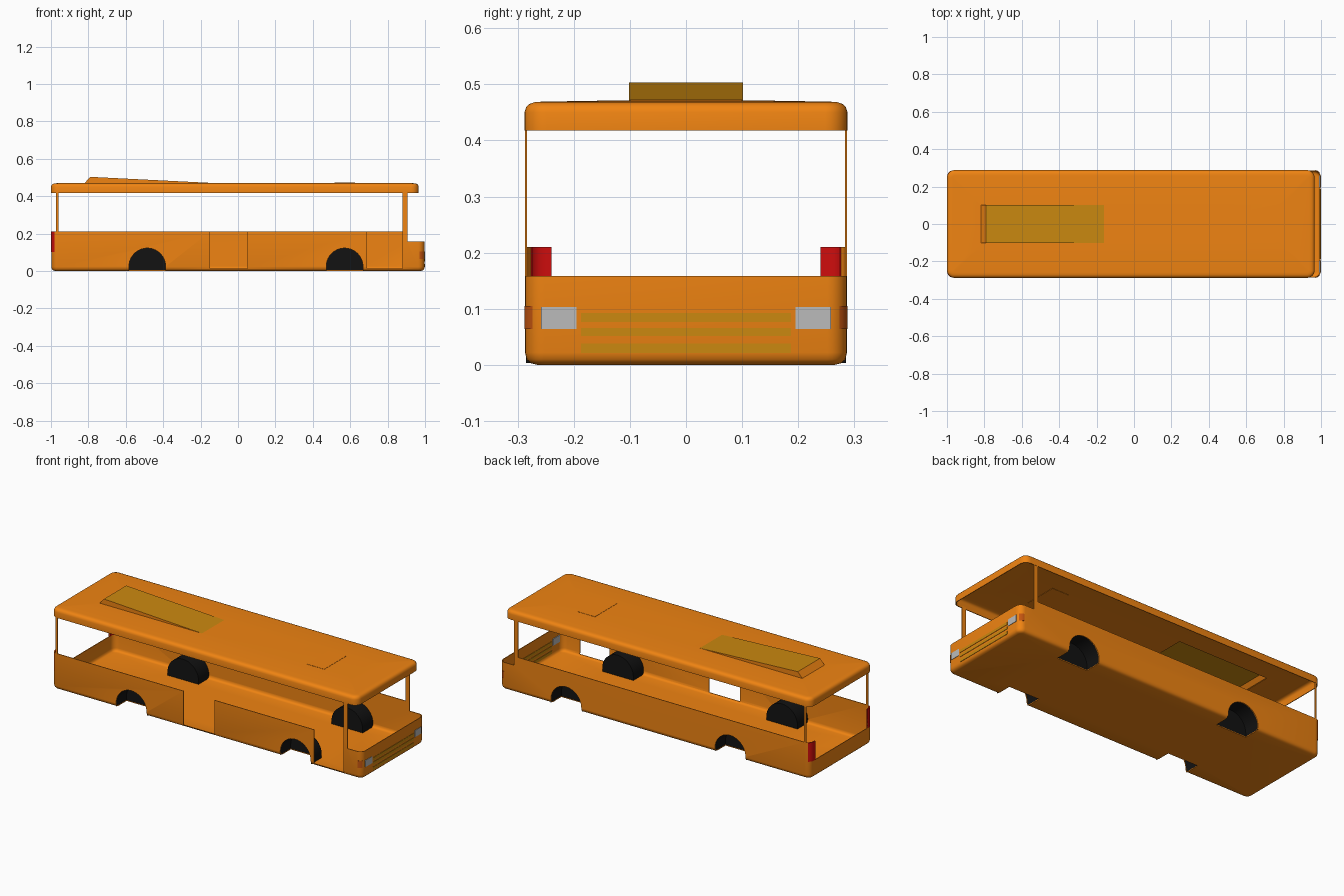
import bpy, bmesh, math
from mathutils import Vector

if "Cube" in bpy.data.objects:
    bpy.data.objects.remove(bpy.data.objects["Cube"])


def material(name, rgb):
    m = bpy.data.materials.new(name)
    m.diffuse_color = (*rgb, 1)
    m.use_nodes = True
    m.node_tree.nodes["Principled BSDF"].inputs["Base Color"].default_value = m.diffuse_color
    return m


ORANGE = material("orange_paint", (0.87, 0.23, 0.006))
GOLD = material("gold_trim", (0.60, 0.25, 0.005))
BLACK = material("black_liner", (0.006, 0.006, 0.006))
RED = material("red_lens", (0.62, 0.004, 0.004))
AMBER = material("amber_lens", (0.55, 0.09, 0.005))
GREY = material("grey_lens", (0.5, 0.5, 0.5))


def finish(name, bm, mat):
    bmesh.ops.recalc_face_normals(bm, faces=bm.faces)
    me = bpy.data.meshes.new(name)
    bm.to_mesh(me)
    bm.free()
    ob = bpy.data.objects.new(name, me)
    bpy.context.collection.objects.link(ob)
    me.materials.append(mat)
    return ob


def activate(ob):
    bpy.ops.object.select_all(action='DESELECT')
    ob.select_set(True)
    bpy.context.view_layer.objects.active = ob


def smooth(ob):
    activate(ob)
    bpy.ops.object.shade_smooth_by_angle(angle=math.radians(35))
    return ob


def box(name, x, y, z, mat):
    bm = bmesh.new()
    bmesh.ops.create_cube(bm, size=1)
    for v in bm.verts:
        v.co = Vector(((x[0] + x[1]) / 2 + v.co.x * (x[1] - x[0]),
                       (y[0] + y[1]) / 2 + v.co.y * (y[1] - y[0]),
                       (z[0] + z[1]) / 2 + v.co.z * (z[1] - z[0])))
    return finish(name, bm, mat)


def boolean(ob, cutter, op='DIFFERENCE'):
    mod = ob.modifiers.new("cut", 'BOOLEAN')
    mod.operation, mod.solver, mod.object = op, 'EXACT', cutter
    activate(ob)
    bpy.ops.object.modifier_apply(modifier=mod.name)
    bpy.data.objects.remove(cutter)


def rounded_shell(name, x, hy, radius, rings, cap, thick, mat):
    """Loft rounded rectangles through (z, inset) rings, cap one end, thicken inward."""
    bm = bmesh.new()
    cx, hx = (x[0] + x[1]) / 2, (x[1] - x[0]) / 2
    loops = []
    for z, inset in rings:
        r = max(radius - inset, 0.01)
        loop = []
        for i, (sx, sy) in enumerate(((1, 1), (-1, 1), (-1, -1), (1, -1))):
            for k in range(7):
                a = math.radians(90 * i + 15 * k)
                loop.append(bm.verts.new((cx + sx * (hx - inset - r) + r * math.cos(a),
                                          sy * (hy - inset - r) + r * math.sin(a), z)))
        loops.append(loop)
    for lo, hi in zip(loops, loops[1:]):
        for i in range(len(lo)):
            j = (i + 1) % len(lo)
            bm.faces.new((lo[i], lo[j], hi[j], hi[i]))
    bm.faces.new(loops[cap])
    ob = finish(name, bm, mat)
    mod = ob.modifiers.new("thickness", 'SOLIDIFY')
    mod.thickness, mod.offset = thick, -1
    activate(ob)
    bpy.ops.object.modifier_apply(modifier=mod.name)
    return ob


def arch_prism(name, x, y0, y1, r, z_low, mat, solid):
    """Wheel arch outline swept from y0 to y1; open outside and below unless solid."""
    bm = bmesh.new()
    pts = [(r, z_low)] + [(r * math.cos(math.pi * k / 20), 0.024 + r * math.sin(math.pi * k / 20))
                          for k in range(21)] + [(-r, z_low)]
    a = [bm.verts.new((x + px, y0, pz)) for px, pz in pts]
    b = [bm.verts.new((x + px, y1, pz)) for px, pz in pts]
    for i in range(len(pts) - 1):
        bm.faces.new((a[i], a[i + 1], b[i + 1], b[i]))
    bm.faces.new(b)
    if solid:
        bm.faces.new(a)
        bm.faces.new((a[-1], a[0], b[0], b[-1]))
    return finish(name, bm, mat)


# Lower body tub, also reused for lenses that wrap its corners
def tub(name, grow, thick, mat):
    rings = [(0, .022), (.003, .010), (.010, .003), (.022, 0), (.21, 0)]
    return rounded_shell(name, (-.998 - grow, .998 + grow), .287 + grow, .035,
                         rings, 0, thick, mat)


body = tub("lower_body", 0, .004, ORANGE)
for x in ((-.15, .05), (.69, .88)):                       # door openings
    boolean(body, box("door_cut", x, (-.35, -.262), (.012, .3), ORANGE))
boolean(body, box("nose_cut", (.905, 1.1), (-.4, .4), (.158, .3), ORANGE))
boolean(body, box("rear_cut", (-1.1, -.95), (-.24, .24), (.10, .3), ORANGE))

# Wheel arches and black liners
for end, x in (("front", .57), ("rear", -.485)):
    for side, s in (("left", 1), ("right", -1)):
        boolean(body, arch_prism("arch_cut", x, s * .35, s * .19, .098, -.05, ORANGE, True))
        smooth(arch_prism(f"{end}_{side}_wheel_well", x, s * .285, s * .188, .1, .003, BLACK, False))
smooth(body)

# Corner lenses: tail lights and indicators
for side, y in (("left", (.24, .4)), ("right", (-.4, -.24))):
    tail = tub(f"{side}_tail_light", .001, .007, RED)
    boolean(tail, box("keep", (-1.1, -.982), y, (.10, .25), RED), 'INTERSECT')
    smooth(tail)
for side, y in (("left", (.274, .4)), ("right", (-.4, -.274))):
    lens = tub(f"{side}_indicator", .0015, .004, AMBER)
    boolean(lens, box("keep", (.97, 1.1), y, (.064, .105), AMBER), 'INTERSECT')
    smooth(lens)

# Headlights and grille slats
for side, y in (("left", (.195, .258)), ("right", (-.258, -.195))):
    box(f"{side}_headlight", (.99, 1.0), y, (.064, .103), GREY)
for i, z in enumerate(((.021, .038), (.051, .066), (.076, .092))):
    box(f"grille_slat_{i + 1}", (.992, 1.0), (-.187, .187), z, GOLD)

# Window pillars
for side, s in (("left", 1), ("right", -1)):
    y = sorted((s * .287, s * .283))
    box(f"{side}_front_pillar", (.88, .905), y, (.20, .43), ORANGE)
    box(f"{side}_rear_pillar", (-.972, -.960), y, (.20, .43), ORANGE)

# Roof shell, opened below the air unit
roof = rounded_shell("roof", (-1, .966), .288, .04,
                     [(.418, 0), (.450, 0), (.459, .003), (.465, .009),
                      (.468, .018), (.469, .03), (.4715, .18)], -1, .004, ORANGE)
boolean(roof, box("air_cut", (-.80, -.22), (-.098, .098), (.40, .6), ORANGE))
smooth(roof)

# Wedge-shaped air unit: gold top, orange back and sides
bm = bmesh.new()
wedge = [(-.82, .470), (-.79, .503), (-.14, .4705)]
l, r = ([bm.verts.new((x, s * .102, z)) for x, z in wedge] for s in (1, -1))
bm.faces.new(l)
bm.faces.new(r)
bm.faces.new((l[0], l[1], r[1], r[0]))
top = bm.faces.new((l[1], l[2], r[2], r[1]))
top.material_index = 1
air = finish("roof_air_unit", bm, ORANGE)
air.data.materials.append(GOLD)

# Roof hatch
box("roof_hatch", (.515, .625), (-.1, .1), (.466, .4728), ORANGE)
